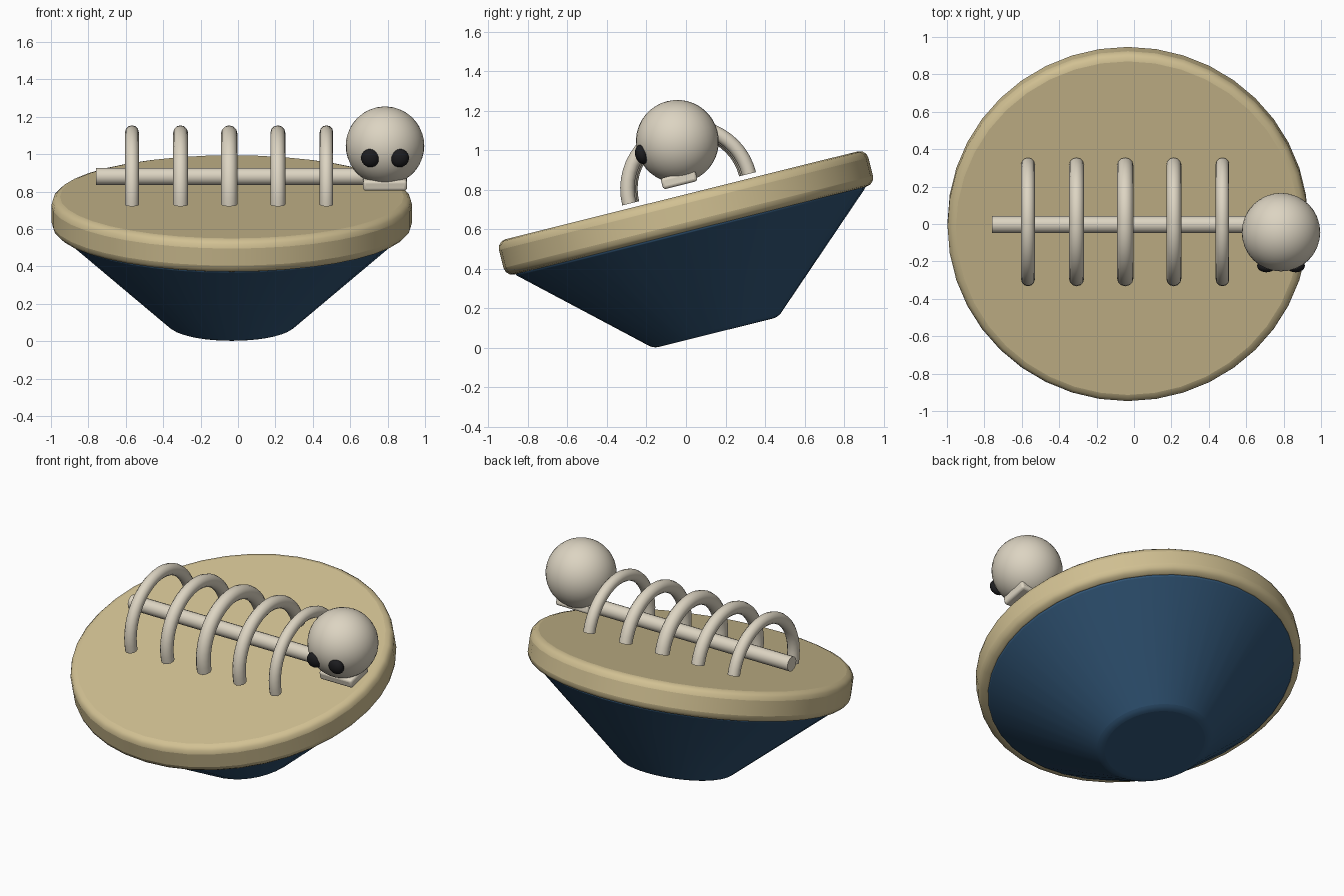
import bpy, bmesh, math
from mathutils import Matrix, Vector

if "Cube" in bpy.data.objects:
    bpy.data.objects.remove(bpy.data.objects["Cube"])

# Everything is laid out flat, then tilted about the x axis at the plate centre
TILT = Matrix.Translation((0, 0, 0.683)) @ Matrix.Rotation(math.radians(14), 4, 'X')
MID_Y = 0.045  # offset of the skeleton along the plate


def material(name, rgb):
    m = bpy.data.materials.new(name)
    m.diffuse_color = (*rgb, 1)
    m.use_nodes = True
    m.node_tree.nodes["Principled BSDF"].inputs["Base Color"].default_value = m.diffuse_color
    return m


SAND = material("sand", (0.64, 0.53, 0.29))
BONE = material("bone", (0.72, 0.66, 0.54))
BLUE = material("deep blue", (0.03, 0.09, 0.18))
BLACK = material("black", (0.012, 0.012, 0.014))


def finish(name, bm, mat, bevel=0.0, segments=3, angle=40):
    bmesh.ops.recalc_face_normals(bm, faces=bm.faces)
    mesh = bpy.data.meshes.new(name)
    bm.to_mesh(mesh)
    bm.free()
    mesh.materials.append(mat)
    ob = bpy.data.objects.new(name, mesh)
    bpy.context.collection.objects.link(ob)
    ob.matrix_world = TILT
    if bevel:
        mod = ob.modifiers.new("soft edges", 'BEVEL')
        mod.width = bevel
        mod.segments = segments
        mod.limit_method = 'ANGLE'
        mod.angle_limit = math.radians(30)
    bpy.ops.object.select_all(action='DESELECT')
    ob.select_set(True)
    bpy.context.view_layer.objects.active = ob
    bpy.ops.object.shade_smooth_by_angle(angle=math.radians(angle))
    return ob


def cone(name, mat, r_low, r_high, low, high, x, segs, bevel):
    bm = bmesh.new()
    bmesh.ops.create_cone(bm, cap_ends=True, segments=segs, radius1=r_low, radius2=r_high,
                          depth=high - low,
                          matrix=Matrix.Translation((x, 0, (low + high) / 2)))
    return finish(name, bm, mat, bevel)


def ball(name, mat, centre, size, u=32, v=20):
    bm = bmesh.new()
    bmesh.ops.create_uvsphere(bm, u_segments=u, v_segments=v, radius=1,
                              matrix=Matrix.Translation(centre) @ Matrix.Diagonal((*size, 1)))
    return finish(name, bm, mat)


def rib(name, x, r):
    # Half ring of round section standing across the spine
    bm = bmesh.new()
    steps, sides, ring_r = 24, 12, 0.349 - r
    rings = []
    for i in range(steps + 1):
        a = math.pi * i / steps
        out = Vector((0, math.cos(a), math.sin(a)))
        c = Vector((x, MID_Y, 0.115)) + out * ring_r
        rings.append([bm.verts.new(c + out * r * math.cos(t) + Vector((r * math.sin(t), 0, 0)))
                      for t in (2 * math.pi * j / sides for j in range(sides))])
    for a, b in zip(rings, rings[1:]):
        for j in range(sides):
            k = (j + 1) % sides
            bm.faces.new((a[j], a[k], b[k], b[j]))
    bm.faces.new(rings[0])
    bm.faces.new(rings[-1])
    finish(name, bm, BONE)


# Round plate and the tapered base under it
cone("plate", SAND, 0.964, 0.964, -0.092, 0.092, -0.033, 40, 0.045)
cone("base", BLUE, 0.325, 0.925, -0.625, -0.085, -0.033, 40, 0.025)

# Spine
bm = bmesh.new()
bmesh.ops.create_cone(bm, cap_ends=True, segments=16, radius1=0.046, radius2=0.046, depth=1.44,
                      matrix=Matrix.Translation((-0.04, MID_Y, 0.193))
                      @ Matrix.Rotation(math.pi / 2, 4, 'Y'))
finish("spine", bm, BONE)

# Ribs, thickest in the middle
for i, r in enumerate((0.037, 0.040, 0.044, 0.040, 0.036)):
    rib(f"rib_{i + 1}", -0.047 + 0.26 * (i - 2), r)

# Skull with eye sockets and jaw
HEAD = Vector((0.786, MID_Y, 0.362))
ball("skull", BONE, HEAD, (0.21, 0.21, 0.21))
for side, label in ((-1, "left"), (1, "right")):
    ball(f"eye_{label}", BLACK, HEAD + Vector((side * 0.078, -0.19, -0.02)),
         (0.05, 0.034, 0.05), 20, 12)

bm = bmesh.new()
bmesh.ops.create_cube(bm, size=1, matrix=Matrix.Translation(HEAD + Vector((0, -0.038, -0.19)))
                      @ Matrix.Diagonal((0.235, 0.18, 0.058, 1)))
finish("jaw", bm, BONE, 0.015)
